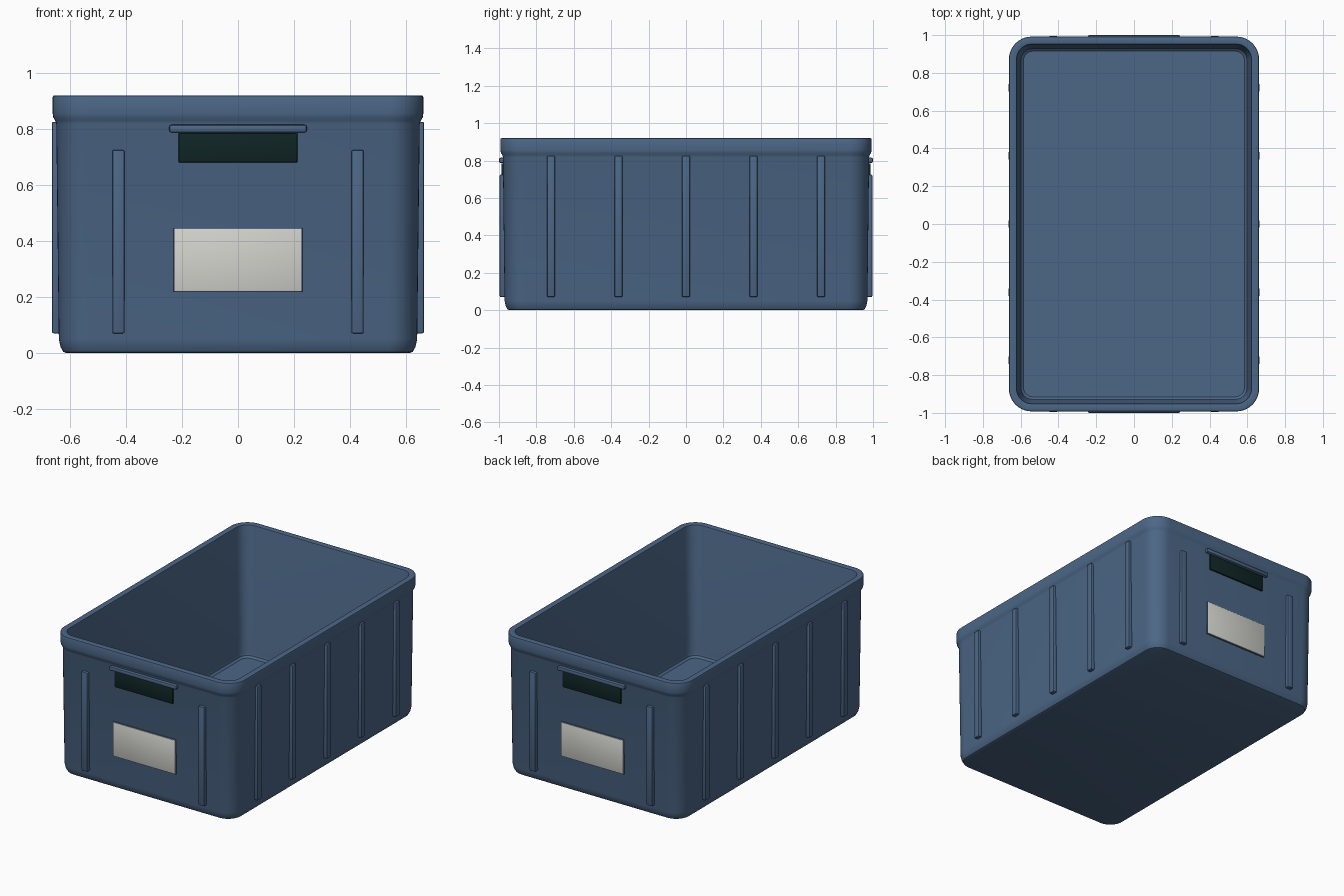
import bpy, bmesh, math

if "Cube" in bpy.data.objects:
    bpy.data.objects.remove(bpy.data.objects["Cube"])

def material(name, rgb):
    m = bpy.data.materials.new(name)
    m.diffuse_color = (*rgb, 1)
    m.use_nodes = True
    m.node_tree.nodes["Principled BSDF"].inputs["Base Color"].default_value = m.diffuse_color
    return m

BLUE = material("blue plastic", (0.072, 0.135, 0.24))
DARK = material("dark recess", (0.005, 0.018, 0.018))
LABEL = material("label grey", (0.66, 0.66, 0.62))

def finish(bm, name, mat):
    bmesh.ops.recalc_face_normals(bm, faces=bm.faces)
    me = bpy.data.meshes.new(name)
    bm.to_mesh(me)
    bm.free()
    me.shade_smooth()
    me.set_sharp_from_angle(angle=math.radians(35))
    me.materials.append(mat)
    ob = bpy.data.objects.new(name, me)
    bpy.context.collection.objects.link(ob)
    return ob

def box(name, mat, lo, hi, bevel):
    bm = bmesh.new()
    bmesh.ops.create_cube(bm, size=1)
    for v in bm.verts:
        v.co = [(a + b) / 2 + c * (b - a) for a, b, c in zip(lo, hi, v.co)]
    bmesh.ops.bevel(bm, geom=bm.edges[:], offset=bevel, segments=2,
                    profile=0.5, affect='EDGES')
    return finish(bm, name, mat)

def rounded_loop(bm, hx, hy, r, z, n=10):
    verts = []
    for k, (sx, sy) in enumerate([(1, 1), (-1, 1), (-1, -1), (1, -1)]):
        for i in range(n + 1):
            a = (k + i / n) * math.pi / 2
            verts.append(bm.verts.new((sx * (hx - r) + r * math.cos(a),
                                       sy * (hy - r) + r * math.sin(a), z)))
    return verts

# Tub shell: outside from the base up, over the rim, down to the inner floor
# each entry: half width, corner radius, height (half length = half width + 0.33)
PROFILE = [
    (0.615, 0.085, 0.0), (0.624, 0.092, 0.004), (0.634, 0.10, 0.022),
    (0.640, 0.105, 0.05), (0.649, 0.11, 0.818), (0.653, 0.113, 0.83),
    (0.660, 0.12, 0.842), (0.662, 0.12, 0.855), (0.662, 0.12, 0.913),
    (0.660, 0.118, 0.918), (0.655, 0.113, 0.92), (0.627, 0.085, 0.92),
    (0.622, 0.08, 0.918), (0.620, 0.078, 0.912), (0.603, 0.065, 0.085),
    (0.598, 0.06, 0.066), (0.585, 0.05, 0.055),
]
bm = bmesh.new()
loops = [rounded_loop(bm, h, h + 0.33, r, z) for h, r, z in PROFILE]
for a, b in zip(loops, loops[1:]):
    for i in range(len(a)):
        j = (i + 1) % len(a)
        bm.faces.new((a[i], a[j], b[j], b[i]))
bm.faces.new(loops[0])
bm.faces.new(loops[-1])
finish(bm, "tub_shell", BLUE)

def end_box(name, mat, x0, x1, depth0, depth1, z0, z1, bevel):
    # same part on the front and back ends
    box("front_" + name, mat, (x0, -depth1, z0), (x1, -depth0, z1), bevel)
    box("back_" + name, mat, (x0, depth0, z0), (x1, depth1, z1), bevel)

# Vertical ribs on the long sides
for side, s in (("left", -1), ("right", 1)):
    for i in range(5):
        y = (i - 2) * 0.361
        xs = sorted((s * 0.63, s * 0.665))
        box(f"{side}_rib_{i + 1}", BLUE, (xs[0], y - 0.021, 0.07),
            (xs[1], y + 0.021, 0.825), 0.006)

# Ribs, hand grip, lip and label on the short ends
for side, s in (("left", -1), ("right", 1)):
    end_box(side + "_end_rib", BLUE, s * 0.427 - 0.022, s * 0.427 + 0.022,
            0.96, 0.996, 0.07, 0.725, 0.006)
end_box("hand_grip", DARK, -0.213, 0.213, 0.96, 0.987, 0.68, 0.785, 0.005)
end_box("grip_lip", BLUE, -0.246, 0.246, 0.968, 1.0, 0.787, 0.815, 0.009)
end_box("label_frame", BLUE, -0.23, 0.23, 0.96, 0.979, 0.217, 0.447, 0.002)
end_box("label", LABEL, -0.227, 0.227, 0.975, 0.982, 0.221, 0.443, 0.002)
